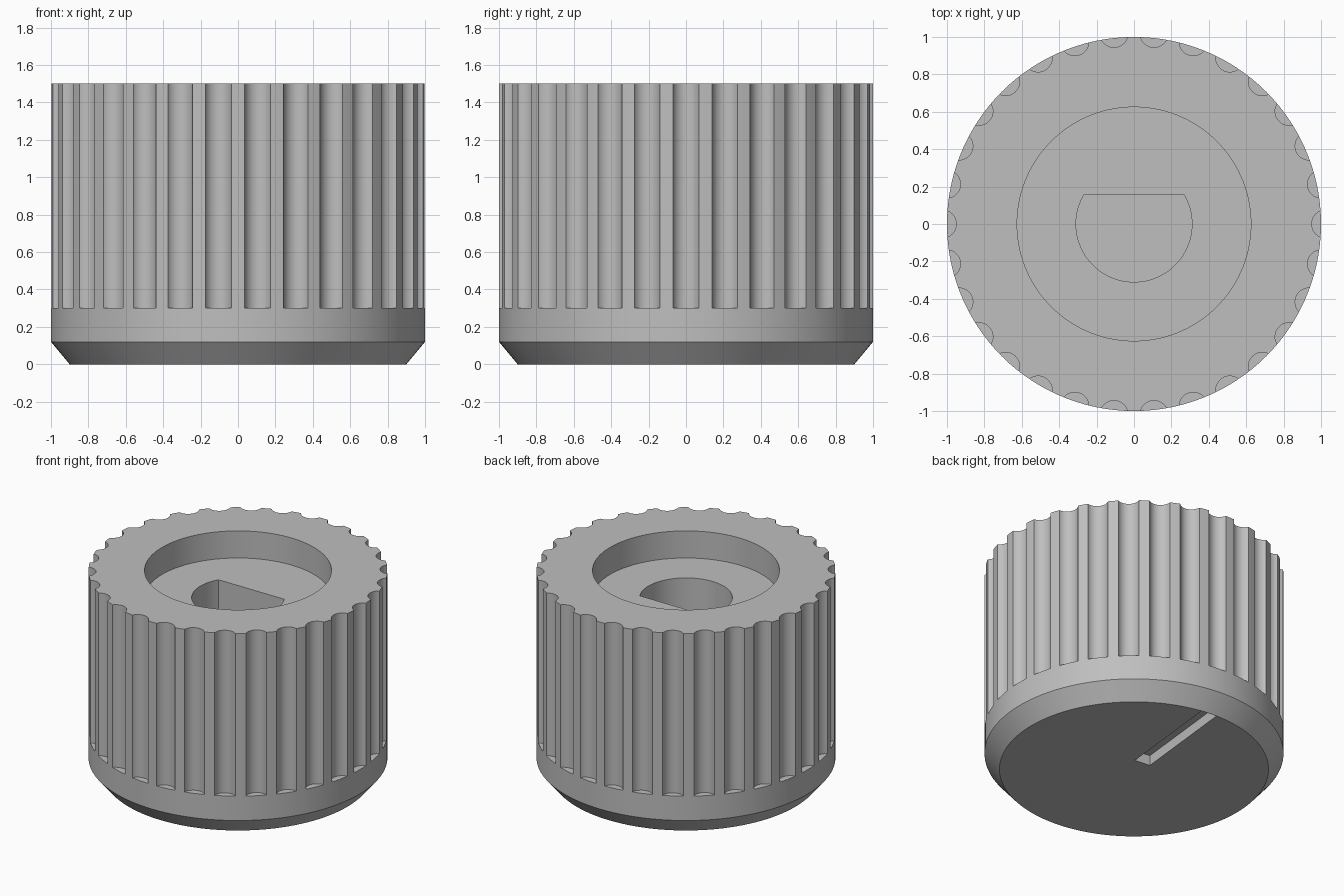
import bpy, bmesh, math
from mathutils import Vector, Matrix

default = bpy.data.objects.get("Cube")
if default:
    bpy.data.objects.remove(default, do_unlink=True)

grey = bpy.data.materials.new("plain grey")
grey.use_nodes = True
colour = (0.52, 0.52, 0.52, 1)
grey.diffuse_color = colour
grey.node_tree.nodes["Principled BSDF"].inputs["Base Color"].default_value = colour


def arc(radius, start=0.0, end=math.tau, steps=120, closed=True):
    """Outline points on a circle; an open arc includes its end point."""
    count = steps if closed else steps + 1
    angles = [start + (end - start) * i / steps for i in range(count)]
    return [Vector((radius * math.cos(a), radius * math.sin(a))) for a in angles]


def add_loft(bm, levels):
    """Skin a stack of (outline, height) levels and cap both ends."""
    rings = [[bm.verts.new((p.x, p.y, z)) for p in pts] for pts, z in levels]
    for low, high in zip(rings, rings[1:]):
        for i in range(len(low)):
            j = (i + 1) % len(low)
            bm.faces.new((low[i], low[j], high[j], high[i]))
    bm.faces.new(rings[0][::-1])
    bm.faces.new(rings[-1])


def make(name, *lofts):
    bm = bmesh.new()
    for levels in lofts:
        add_loft(bm, levels)
    bmesh.ops.recalc_face_normals(bm, faces=bm.faces)
    mesh = bpy.data.meshes.new(name)
    bm.to_mesh(mesh)
    bm.free()
    mesh.materials.append(grey)
    obj = bpy.data.objects.new(name, mesh)
    bpy.context.collection.objects.link(obj)
    return obj


# Knob body: chamfered face at the bottom, straight wall above
TOP = 1.5
knob = make("knob_body", [(arc(0.9), 0), (arc(1), 0.12), (arc(1), TOP)])

# Grip flutes around the wall, stopping above the lower band
FLUTES = 30
flute = arc(0.075, steps=32)
flutes = []
for k in range(FLUTES):
    turn = math.tau * k / FLUTES
    centre = Vector((1.025, 0))
    outline = [Matrix.Rotation(turn, 2) @ (p + centre) for p in flute]
    flutes.append([(outline, 0.3), (outline, TOP + 0.1)])
flute_cutter = make("flute_cutter", *flutes)

# Round recess in the open end
recess = arc(0.625)
recess_cutter = make("recess_cutter", [(recess, TOP - 0.2), (recess, TOP + 0.1)])

# D-shaped shaft hole, flat towards the back
tilt = math.asin(0.5)
shaft = arc(0.31, math.pi - tilt, math.tau + tilt, 80, closed=False)
shaft_cutter = make("shaft_cutter", [(shaft, 0.5), (shaft, TOP - 0.1)])

# Pointer slot in the chamfered face, lined up with one flute
aim = Matrix.Rotation(math.radians(84), 2)
slot = [aim @ Vector(p) for p in ((0.1, -0.06), (0.898, -0.06), (0.898, 0.06), (0.1, 0.06))]
slot_cutter = make("slot_cutter", [(slot, -0.1), (slot, 0.075)])

# Carve the cutters out of the body
bpy.context.view_layer.objects.active = knob
for cutter in (flute_cutter, recess_cutter, shaft_cutter, slot_cutter):
    cutter.hide_render = True
    mod = knob.modifiers.new(cutter.name, "BOOLEAN")
    mod.operation = "DIFFERENCE"
    mod.solver = "EXACT"
    mod.object = cutter
    bpy.ops.object.modifier_apply(modifier=mod.name)
    bpy.data.objects.remove(cutter, do_unlink=True)

# Smooth the round walls, keep the rims crisp
for obj in bpy.context.selected_objects:
    obj.select_set(False)
knob.select_set(True)
bpy.ops.object.shade_smooth_by_angle(angle=math.radians(25))
